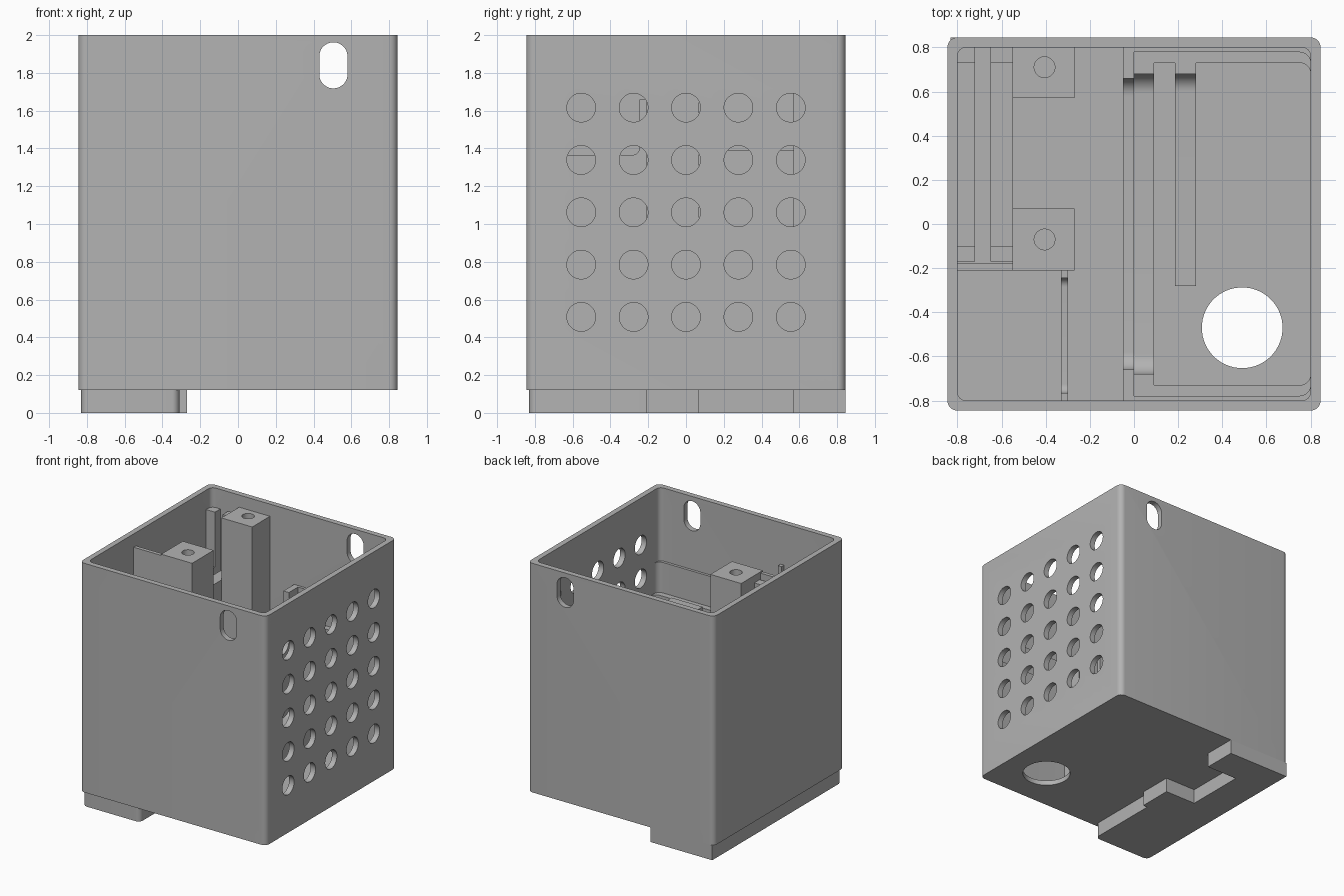
import bpy, bmesh, math
from mathutils import Vector

old = bpy.data.objects.get("Cube")
if old:
    bpy.data.objects.remove(old)

grey = bpy.data.materials.new("plain grey")
grey.use_nodes = True
GREY = (0.45, 0.45, 0.45, 1)
grey.diffuse_color = GREY
grey.node_tree.nodes["Principled BSDF"].inputs["Base Color"].default_value = GREY


def prism(name, points, axis, lo, hi, round_r=0, corners=None):
    """Extrude a closed outline along an axis; optionally round upright corners."""
    bm = bmesh.new()
    place = (lambda a, b, t: (t, a, b)) if axis == "x" else (
        (lambda a, b, t: (a, t, b)) if axis == "y" else (lambda a, b, t: (a, b, t)))
    base = bm.faces.new([bm.verts.new(place(a, b, lo)) for a, b in points])
    top = bmesh.ops.extrude_face_region(bm, geom=[base])["geom"]
    step = Vector(place(0, 0, hi - lo))
    bmesh.ops.translate(bm, vec=step, verts=[v for v in top if isinstance(v, bmesh.types.BMVert)])
    if round_r:
        edges = [e for e in bm.edges if abs(e.verts[0].co.z - e.verts[1].co.z) > 1e-4
                 and (corners is None or corners(e.verts[0].co))]
        bmesh.ops.bevel(bm, geom=edges, offset=round_r, segments=8, profile=0.5, affect="EDGES")
    bmesh.ops.recalc_face_normals(bm, faces=bm.faces)
    mesh = bpy.data.meshes.new(name)
    bm.to_mesh(mesh)
    bm.free()
    mesh.materials.append(grey)
    ob = bpy.data.objects.new(name, mesh)
    bpy.context.collection.objects.link(ob)
    return ob


def box(name, x0, x1, y0, y1, z0, z1, round_r=0, corners=None):
    return prism(name, [(x0, y0), (x1, y0), (x1, y1), (x0, y1)], "z", z0, z1, round_r, corners)


def ring(a, b, r, stretch=0, n=32):
    """Circle outline, or an upright slot when stretched."""
    pts = []
    for i in range(n):
        t = math.tau * (i + 0.5) / n
        pts.append((a + r * math.cos(t), b + r * math.sin(t) + math.copysign(stretch, math.sin(t))))
    return pts


def cut(ob, cutters):
    """Subtract each cutter from the object."""
    for c in cutters:
        c.hide_render = True
        m = ob.modifiers.new("cut", "BOOLEAN")
        m.operation, m.solver, m.object = "DIFFERENCE", "EXACT", c
    bpy.context.view_layer.update()
    mesh = bpy.data.meshes.new_from_object(
        ob.evaluated_get(bpy.context.evaluated_depsgraph_get()))
    ob.modifiers.clear()
    ob.data = mesh


def discard(cutters):
    for c in cutters:
        bpy.data.objects.remove(c)


def cradle(name, x0, x1, y0, y1, z0, low, high, end0, end1, r=0):
    """Rail along y with raised ends and filleted inside corners."""
    pts = [(y0, z0), (y1, z0)]
    arc = [math.pi / 2 * i / 8 for i in range(9)] if r else [0]
    if end1:
        c = y1 - end1
        pts += [(y1, high), (c, high)]
        pts += [(c - r + r * math.cos(t), low + r - r * math.sin(t)) for t in arc]
    else:
        pts.append((y1, low))
    if end0:
        c = y0 + end0
        pts += [(c + r - r * math.cos(t), low + r - r * math.sin(t)) for t in reversed(arc)]
        pts += [(c, high), (y0, high)]
    else:
        pts.append((y0, low))
    return prism(name, pts, "x", x0, x1)


OUT, INN, BASE, FLOOR, DEEP = 0.845, 0.80, 0.12, 0.16, 0.04

# Outer case and the stepped foot below it
case = box("case", -OUT, OUT, -OUT, OUT, BASE, 2, 0.045)
foot = prism("foot", [(-0.83, -0.83), (-0.31, -0.83), (-0.31, -0.21), (-0.27, -0.21),
                      (-0.27, 0.07), (-0.55, 0.07), (-0.55, 0.57), (-0.27, 0.57),
                      (-0.27, OUT), (-0.83, OUT)], "z", 0, BASE, 0.04,
             lambda p: p.y < -0.8)

# Cavity, deep pockets, vents, slots and cable hole
pockets = [box("pocket_cutter", -INN, -0.55, -0.18, INN, DEEP, 1),
           box("pocket_cutter", -INN, -0.33, -INN, -0.21, DEEP, 1)]
openings = [box("cavity_cutter", -INN, INN, -INN, INN, FLOOR, 2.2, 0.04),
            prism("slot_cutter", ring(0.505, 1.84, 0.075, 0.047), "y", -1, 1),
            prism("cable_cutter", ring(0.49, -0.47, 0.183, n=48), "z", 0, 0.3)]
for row in range(5):
    for col in range(5):
        openings.append(prism("vent_cutter", ring((col - 2) * 0.2775, 0.508 + row * 0.277, 0.076),
                              "x", 0.7, 1))
cut(case, openings + pockets)
cut(foot, pockets)
discard(openings + pockets)

# Screw posts with pilot holes
for name, y0, y1, hole_y in (("front_post", -0.21, 0.07, -0.07), ("back_post", 0.57, INN, 0.71)):
    post = box(name, -0.55, -0.27, y0, y1, BASE, 1.9)
    pilot = prism("pilot_cutter", ring(-0.405, hole_y, 0.047), "z", 1.5, 2)
    cut(post, [pilot])
    discard([pilot])

# Side board holder: divider and two rails with raised ends
box("divider", -INN, -0.55, -0.21, -0.18, DEEP, 1.89)
for name, x0, x1 in (("outer_guide", -INN, -0.72), ("inner_guide", -0.65, -0.55)):
    cradle(name, x0, x1, -0.17, INN, DEEP, 1.39, 1.84, 0.07, 0.07)

# Thin rib between the front wall and the front post
cradle("front_rib", -0.33, -0.30, -INN, -0.21, BASE, 1.365, 1.66, 0.035, 0.035, 0.04)

# Large bay: partition, stepped side ledges and board rails
cradle("partition", -0.05, 0, -INN, INN, FLOOR, 0.92, 1.40, 0.14, 0.14, 0.08)
for name, half, z0, z1 in (("lower_ledges", 0.73, FLOOR, 1.15), ("upper_ledges", 0.778, 1.15, 1.40)):
    ledge = box(name, 0, INN, -INN, INN, z0, z1)
    bay = box("bay_cutter", -0.3, INN, -half, half, z0 - 0.1, z1 + 0.1, 0.05, lambda p: p.x > 0)
    cut(ledge, [bay])
    discard([bay])
cradle("long_rail", 0, 0.09, -0.73, 0.73, FLOOR, 0.40, 1.15, 0.05, 0.05, 0.09)
cradle("short_rail", 0.185, 0.28, -0.28, 0.73, FLOOR, 0.40, 1.15, 0, 0.05, 0.08)

# Smooth the rounded corners while keeping edges crisp
for ob in bpy.context.collection.objects:
    if ob.type == "MESH" and ob.data.materials and ob.data.materials[0] == grey:
        bpy.ops.object.select_all(action="DESELECT")
        ob.select_set(True)
        bpy.context.view_layer.objects.active = ob
        bpy.ops.object.shade_smooth_by_angle(angle=math.radians(30))
